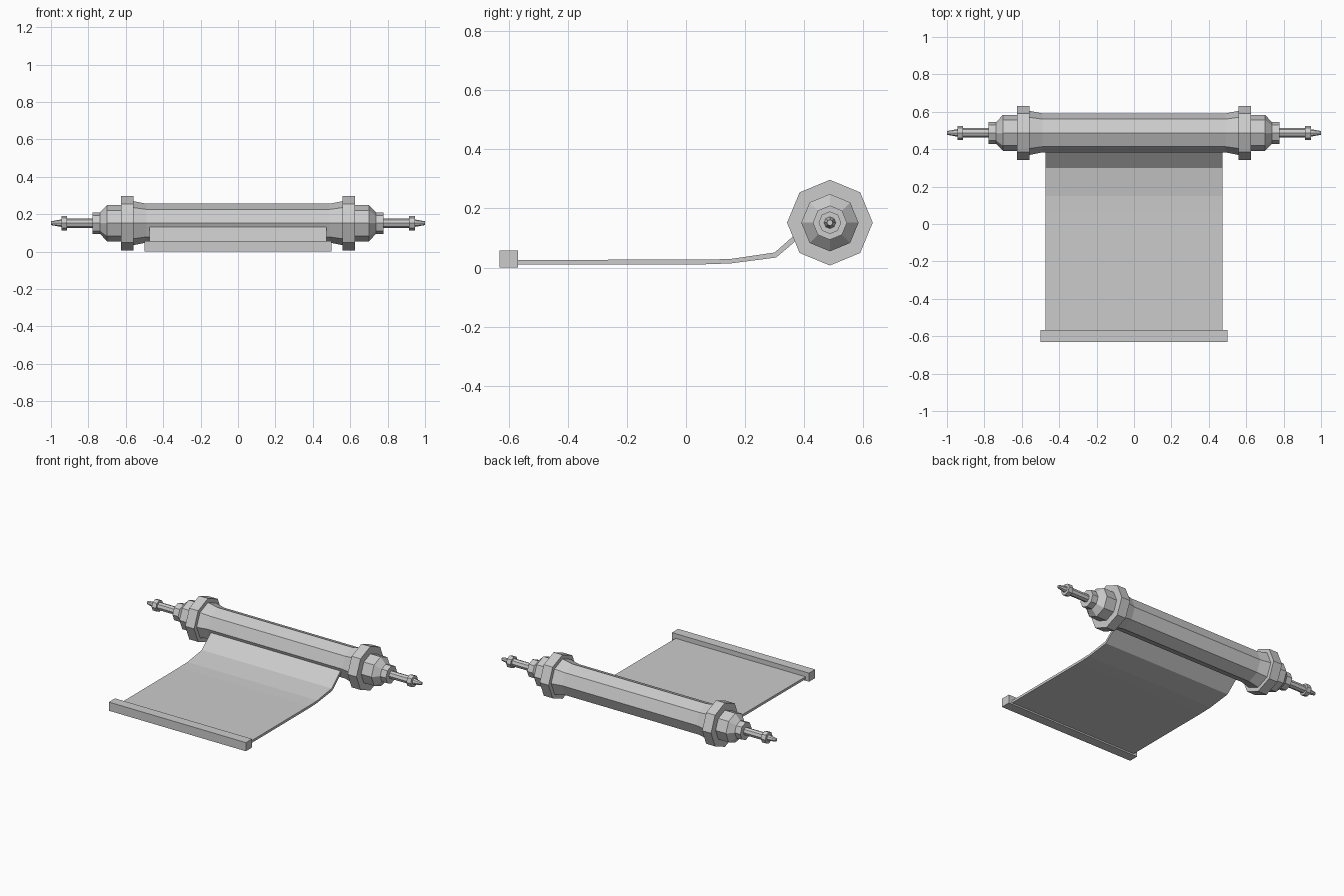
import bpy, bmesh, math

if "Cube" in bpy.data.objects:
    bpy.data.objects.remove(bpy.data.objects["Cube"])

AXIS_Y, AXIS_Z = 0.487, 0.152
SIDES = 8


def finish(name, bm):
    bmesh.ops.recalc_face_normals(bm, faces=bm.faces)
    me = bpy.data.meshes.new(name)
    bm.to_mesh(me)
    bm.free()
    ob = bpy.data.objects.new(name, me)
    bpy.context.collection.objects.link(ob)
    return ob


def lathe_x(name, profile):
    """Octagonal turning along the roller axis from (x, radius) pairs."""
    bm = bmesh.new()
    rings = []
    for x, r in profile:
        rings.append([bm.verts.new((x, AXIS_Y + r * math.sin(i * math.tau / SIDES),
                                    AXIS_Z + r * math.cos(i * math.tau / SIDES)))
                      for i in range(SIDES)])
    for a, b in zip(rings, rings[1:]):
        for i in range(SIDES):
            j = (i + 1) % SIDES
            bm.faces.new((a[i], a[j], b[j], b[i]))
    bm.faces.new(rings[0])
    bm.faces.new(rings[-1])
    return finish(name, bm)


def extrude_x(name, outline, half):
    """Side outline of (y, z) points extruded across x."""
    bm = bmesh.new()
    a = [bm.verts.new((-half, y, z)) for y, z in outline]
    b = [bm.verts.new((half, y, z)) for y, z in outline]
    n = len(outline)
    for i in range(n):
        j = (i + 1) % n
        bm.faces.new((a[i], a[j], b[j], b[i]))
    bm.faces.new(a)
    bm.faces.new(b)
    return finish(name, bm)


# Roller: one half profile from the middle outwards, mirrored about x = 0
half = [(0.49, 0.104), (0.56, 0.118),                    # roll flaring to flange
        (0.56, 0.145), (0.625, 0.145), (0.625, 0.097),   # flange
        (0.70, 0.097), (0.737, 0.058),                   # end cap
        (0.778, 0.058), (0.778, 0.025),                  # step and handle rod
        (0.914, 0.025), (0.914, 0.038),
        (0.945, 0.038), (0.945, 0.020),                  # small collar
        (1.0, 0.010)]                                    # tip
lathe_x("roller", [(-x, r) for x, r in reversed(half)] + half)

# Unrolled sheet, thin and bent up into the roll
top = [(-0.60, 0.026), (0.06, 0.027), (0.15, 0.029), (0.30, 0.051), (0.42, 0.156)]
bottom = [(0.43, 0.140), (0.305, 0.034), (0.15, 0.014), (0.06, 0.011), (-0.60, 0.010)]
extrude_x("sheet", top + bottom, 0.474)

# Square bar at the free edge
extrude_x("end_bar", [(-0.632, 0), (-0.568, 0), (-0.568, 0.057), (-0.632, 0.057)], 0.5)
